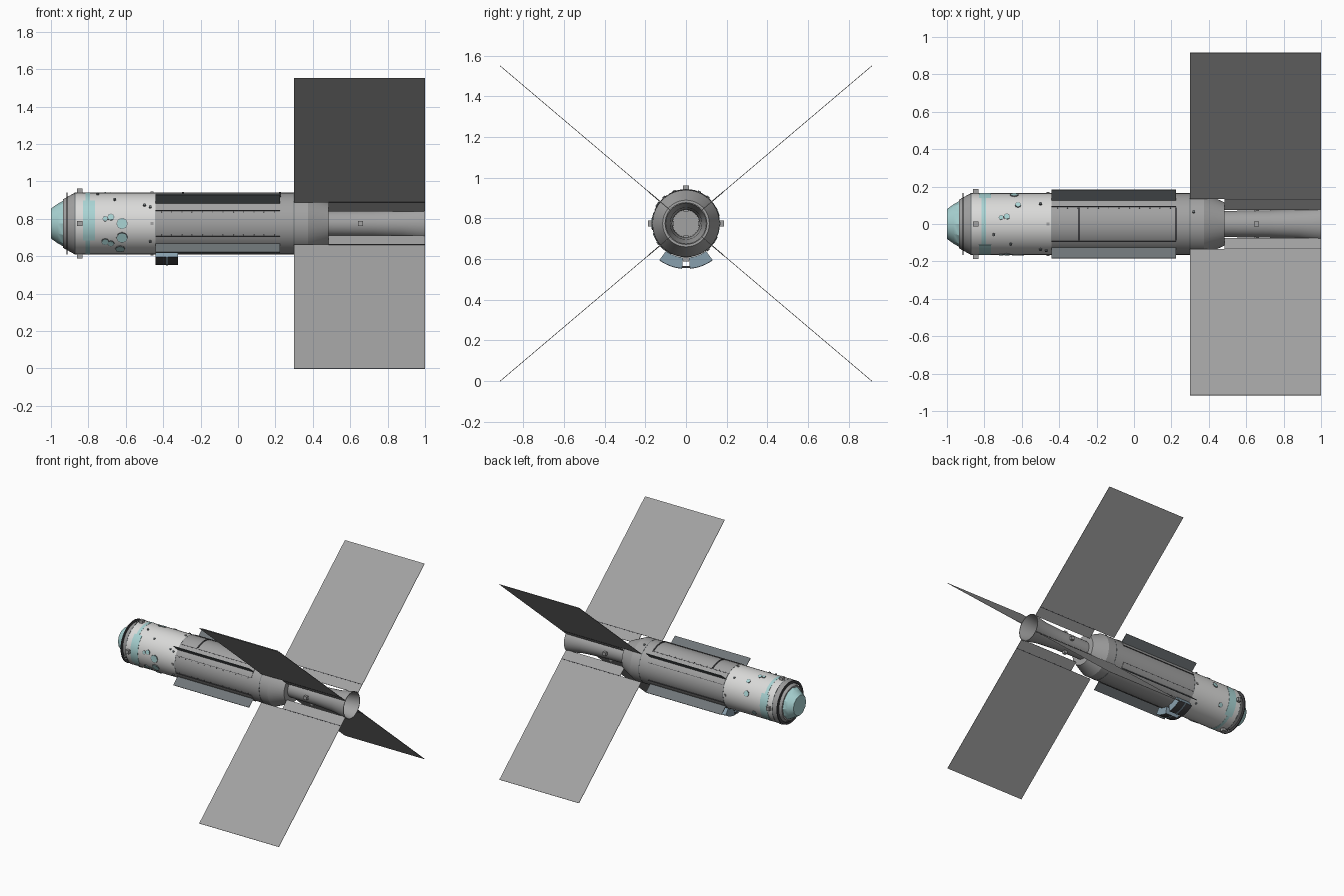
import bpy, bmesh, math
from mathutils import Matrix, Vector

AXIS = 0.775      # height of the long axis
HULL = 0.165      # hull radius
FIN_ANGLES = [40.3, 139.7, 220.3, 319.7]

if "Cube" in bpy.data.objects:
    bpy.data.objects.remove(bpy.data.objects["Cube"])


def make_mat(name, r, g, b):
    m = bpy.data.materials.new(name)
    m.use_nodes = True
    m.diffuse_color = (r, g, b, 1)
    bsdf = m.node_tree.nodes["Principled BSDF"]
    bsdf.inputs["Base Color"].default_value = (r, g, b, 1)
    bsdf.inputs["Roughness"].default_value = 0.6
    return m


WHITE = make_mat("off white", 0.70, 0.70, 0.69)
GREY = make_mat("mid grey", 0.36, 0.36, 0.36)
PANEL = make_mat("panel grey", 0.36, 0.36, 0.36)
SLATE = make_mat("slate grey", 0.16, 0.18, 0.19)
DARK = make_mat("dark grey", 0.06, 0.06, 0.065)
TEAL = make_mat("pale teal", 0.40, 0.66, 0.66)
BLUE = make_mat("blue grey", 0.25, 0.35, 0.42)


def finish(bm, name, mats, smooth=False):
    bmesh.ops.recalc_face_normals(bm, faces=bm.faces)
    mesh = bpy.data.meshes.new(name)
    bm.to_mesh(mesh)
    bm.free()
    for m in mats:
        mesh.materials.append(m)
    ob = bpy.data.objects.new(name, mesh)
    bpy.context.collection.objects.link(ob)
    if smooth:
        bpy.ops.object.select_all(action='DESELECT')
        ob.select_set(True)
        bpy.context.view_layer.objects.active = ob
        bpy.ops.object.shade_smooth_by_angle(angle=math.radians(25))
    return ob


def polar(x, r, deg):
    a = math.radians(deg)
    return Vector((x, r * math.cos(a), AXIS + r * math.sin(a)))


def lathe(name, profile, mat, sides=40):
    """Revolve (x, radius) points about the long axis."""
    bm = bmesh.new()
    verts = [bm.verts.new((x, r, AXIS)) for x, r in profile]
    edges = [bm.edges.new(pair) for pair in zip(verts, verts[1:])]
    bmesh.ops.spin(bm, geom=verts + edges, cent=(0, 0, AXIS), axis=(1, 0, 0),
                   angle=math.tau, steps=sides, use_duplicate=False)
    bmesh.ops.remove_doubles(bm, verts=bm.verts, dist=0.0002)
    return finish(bm, name, [mat], True)


def sector(name, x0, x1, r0, r1, a0, a1, mat, outer=None, steps=8):
    """Solid curved block; the outer skin may have its own colour."""
    bm = bmesh.new()
    rows = []
    for i in range(steps + 1):
        a = a0 + (a1 - a0) * i / steps
        rows.append([bm.verts.new(polar(x, r, a))
                     for x, r in ((x0, r0), (x1, r0), (x1, r1), (x0, r1))])
    for p, q in zip(rows, rows[1:]):
        for k in range(4):
            f = bm.faces.new((p[k], p[(k + 1) % 4], q[(k + 1) % 4], q[k]))
            f.material_index = int(k == 2)
    bm.faces.new(rows[0])
    bm.faces.new(rows[-1])
    return finish(bm, name, [mat, outer or mat], True)


def radial(angle):
    """Frame whose local y points outward from the axis."""
    return Matrix.Translation((0, 0, AXIS)) @ Matrix.Rotation(math.radians(angle), 4, 'X')


def plate(name, x0, x1, r0, r1, thick, angle, mat):
    bm = bmesh.new()
    m = (radial(angle) @ Matrix.Translation(((x0 + x1) / 2, (r0 + r1) / 2, 0))
         @ Matrix.Diagonal((x1 - x0, r1 - r0, thick, 1)))
    bmesh.ops.create_cube(bm, size=1, matrix=m)
    return finish(bm, name, [mat])


def disc(name, x, angle, radius, mat, r=HULL, high=0.006, sides=8):
    bm = bmesh.new()
    m = (radial(angle) @ Matrix.Translation((x, r, 0))
         @ Matrix.Rotation(math.pi / 2, 4, 'X'))
    bmesh.ops.create_cone(bm, cap_ends=True, segments=sides, radius1=radius,
                          radius2=radius, depth=2 * high, matrix=m)
    return finish(bm, name, [mat])


# Nose
lathe("nose_cap", [(-1.0, 0), (-1.0, 0.08), (-0.965, 0.105), (-0.935, 0.122)], TEAL, 12)
lathe("nose_collar", [(-0.935, 0), (-0.935, 0.13), (-0.872, HULL)], GREY)
lathe("nose_hoop", [(-0.918, 0.145), (-0.918, HULL), (-0.911, HULL), (-0.911, 0.145)], DARK)

# Hull
lathe("front_hull", [(-0.872, HULL), (-0.44, HULL)], WHITE)
lathe("middle_hull", [(-0.44, HULL), (0.375, HULL)], GREY)
lathe("rear_taper", [(0.375, HULL), (0.485, 0.115), (0.485, 0.07)], GREY)
lathe("tail_tube", [(0.485, 0.07), (0.72, 0.073), (0.88, 0.083), (1.0, 0.105),
                    (1.0, 0.10), (0.88, 0.078), (0.72, 0.068), (0.6, 0.066), (0.6, 0)], GREY)
for x in (-0.872, -0.44, 0.30):
    lathe("hull_seam", [(x - 0.002, HULL), (x - 0.002, HULL + 0.001),
                        (x + 0.002, HULL + 0.001), (x + 0.002, HULL)], SLATE)

# Teal band with wider patches on both sides
sector("teal_band", -0.815, -0.79, HULL - 0.002, HULL + 0.001, 0, 360, TEAL, steps=40)
for a in (0, 180):
    sector("teal_patch", -0.83, -0.765, HULL - 0.002, HULL + 0.002, a - 48, a + 33, TEAL, steps=10)

# Teal ports: x, angle, radius
PORTS = [(-0.62, 180, 0.028), (-0.62, 207, 0.028), (-0.63, 235, 0.024),
         (-0.68, 168, 0.016), (-0.71, 171, 0.012), (-0.71, 216, 0.018),
         (-0.68, 220, 0.016), (-0.68, 76, 0.014), (-0.71, 78, 0.011),
         (-0.62, 52, 0.014), (-0.64, 20, 0.02), (-0.70, 330, 0.016)]
for x, a, radius in PORTS:
    disc("port_rim", x, a, radius + 0.003, SLATE, high=0.003)
    disc("port", x, a, radius, TEAL, high=0.004)

# Small fittings on the hull
for x, a in ((-0.50, 144), (-0.47, 148), (-0.50, 50), (-0.50, 310), (-0.47, 215),
             (-0.75, 110), (-0.66, 130), (0.32, 67)):
    disc("hull_fitting", x, a, 0.008, SLATE, high=0.008, sides=6)

# Guide blocks around nose, hull and tail
for a in range(0, 360, 90):
    plate("nose_block", -0.86, -0.832, 0.15, 0.186, 0.028, a, GREY)
    plate("hull_block", -0.467, -0.453, 0.15, 0.17, 0.014, a, GREY)
    plate("tail_block", 0.642, 0.668, 0.06, 0.092, 0.026, a, GREY)

# Diagonal sets: large panel, hinge strip, side fin and its curved base
for a in FIN_ANGLES:
    plate("solar_panel", 0.30, 1.0, 0.175, 1.2, 0.003, a, PANEL)
    plate("hinge_strip", 0.485, 1.0, 0.10, 0.175, 0.004, a, PANEL)
    plate("hinge_line", 0.485, 1.0, 0.173, 0.178, 0.006, a, DARK)
    plate("side_fin", -0.44, 0.225, 0.155, 0.24, 0.005, a, SLATE)
    sector("fin_base", -0.44, 0.225, HULL - 0.003, HULL + 0.003, a - 15, a + 15, GREY)
    for side in (-15.5, 15.5):
        plate("base_edge", -0.44, 0.225, 0.16, 0.1695, 0.003, a + side, DARK)
    # Row of rivets beside each base
    for i in range(12):
        disc("rivet", -0.41 + i * 0.055, a + 18.5 * (1 if a < 180 else -1),
             0.003, DARK, high=0.002, sides=6)

# Curved handrails on the upper hull
for x in (-0.295, 0.225):
    sector("handrail", x - 0.005, x + 0.005, HULL - 0.002, HULL + 0.004, 59, 121, DARK)

# Curved equipment boxes under the hull
for side in (-1, 1):
    sector("belly_box", -0.44, -0.32, 0.168, 0.222, -90 + side * 5, -90 + side * 36, BLUE, DARK)
    sector("belly_box_rib", -0.385, -0.375, 0.168, 0.224, -90 + side * 5, -90 + side * 36, BLUE)
sector("belly_bridge", -0.44, -0.43, 0.21, 0.22, -95, -85, DARK)
